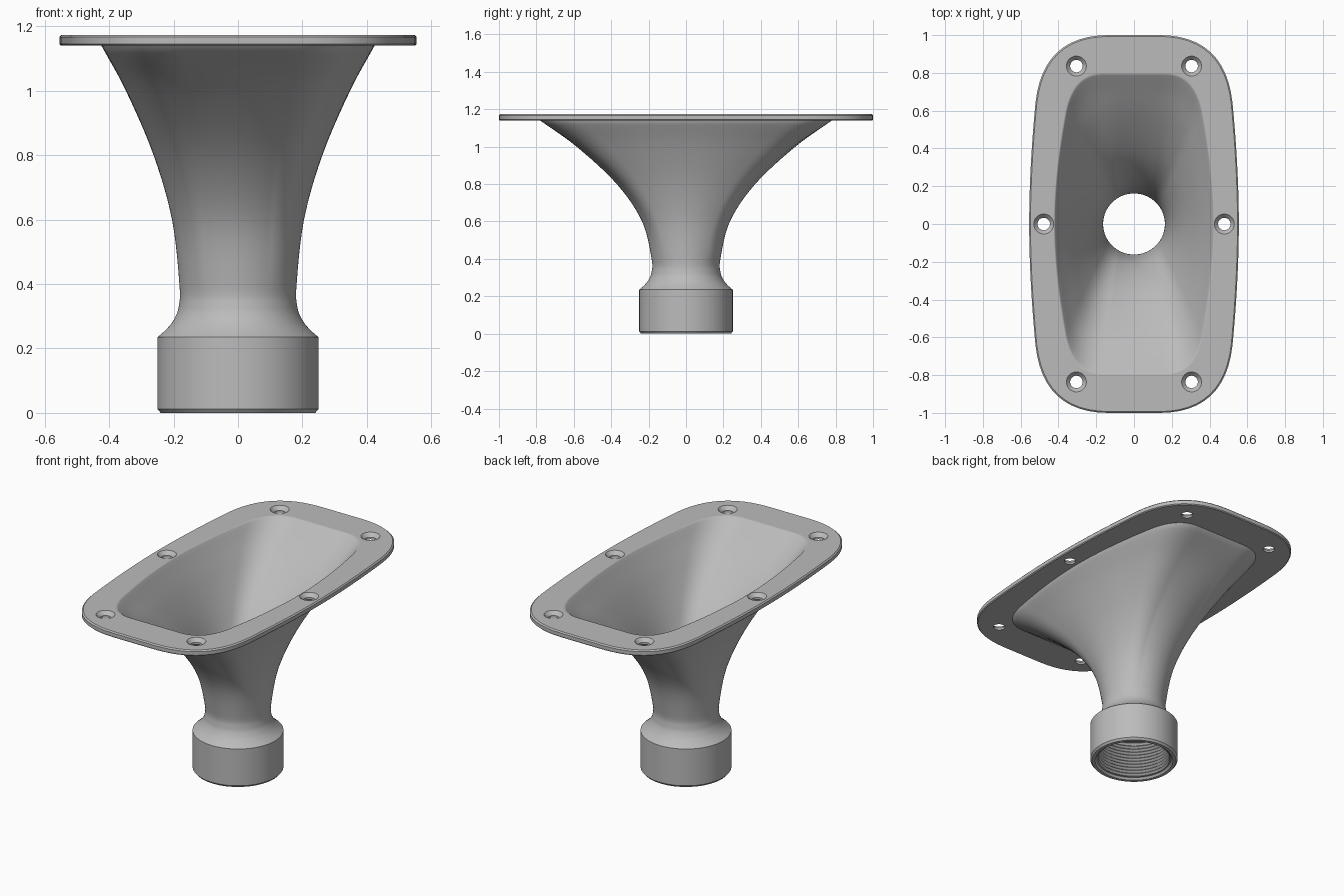
import bpy, bmesh, math
from mathutils import Vector

if "Cube" in bpy.data.objects:
    bpy.data.objects.remove(bpy.data.objects["Cube"], do_unlink=True)

grey = bpy.data.materials.new("satin grey")
grey.use_nodes = True
grey.diffuse_color = (0.5, 0.5, 0.5, 1)
grey.node_tree.nodes["Principled BSDF"].inputs["Base Color"].default_value = (0.5, 0.5, 0.5, 1)

STEPS = 12  # points along each side, corner and end of a quarter outline


def mirror_quarter(q):
    """Complete a quarter outline running from the x axis to the y axis."""
    half = q + [Vector((-p.x, p.y)) for p in reversed(q[:-1])]
    return half + [Vector((p.x, -p.y)) for p in reversed(half[1:-1])]


def bowed_outline(p1, corner, p2):
    """Unit rounded rectangle with gently bowed long sides."""
    spans = [((1, 0), (1, p1[1] * 0.45), p1), (p1, corner, p2),
             (p2, ((p2[0] * 0.5), 1), (0, 1))]
    q = []
    for a, b, c in spans:
        a, b, c = Vector(a), Vector(b), Vector(c)
        for i in range(STEPS):
            t = i / STEPS
            q.append(a * (1 - t) ** 2 + b * 2 * t * (1 - t) + c * t * t)
    return mirror_quarter(q + [Vector((0, 1))])


def circle_outline():
    """Unit circle whose points match the side, corner and end spans."""
    angles = [0, 36, 58, 90]
    q = []
    for a, b in zip(angles, angles[1:]):
        for i in range(STEPS):
            r = math.radians(a + (b - a) * i / STEPS)
            q.append(Vector((math.cos(r), math.sin(r))))
    return mirror_quarter(q + [Vector((0, 1))])


CIRCLE = circle_outline()
MOUTH = bowed_outline((0.87, 0.7), (0.79, 1), (0.4, 1))
RIM = bowed_outline((0.94, 0.64), (0.87, 1), (0.24, 1))


def ring(outline, z, rx, ry):
    return [(p.x * rx, p.y * ry, z) for p in outline]


def horn_ring(z, rx, ry):
    """Section that changes from round at the throat to the mouth shape."""
    t = min(1, max(0, (z - 0.36) / 0.74))
    return ring([c.lerp(m, t) for c, m in zip(CIRCLE, MOUTH)], z, rx, ry)


def smooth_path(keys, n=6):
    """Spline through the key points."""
    k = [Vector(p) for p in keys]
    k = [2 * k[0] - k[1]] + k + [2 * k[-1] - k[-2]]
    out = []
    for a, b, c, d in zip(k, k[1:], k[2:], k[3:]):
        for i in range(n):
            t = i / n
            out.append(0.5 * (2 * b + (c - a) * t + (2 * a - 5 * b + 4 * c - d) * t * t
                              + (3 * b - a - 3 * c + d) * t ** 3))
    return out + [k[-2]]


def loft(name, rings):
    """Closed solid skinned through a loop of rings."""
    bm = bmesh.new()
    loops = [[bm.verts.new(p) for p in r] for r in rings]
    for a, b in zip(loops, loops[1:] + loops[:1]):
        for i in range(len(a)):
            j = (i + 1) % len(a)
            bm.faces.new((a[i], a[j], b[j], b[i]))
    bmesh.ops.recalc_face_normals(bm, faces=bm.faces)
    mesh = bpy.data.meshes.new(name)
    bm.to_mesh(mesh)
    bm.free()
    mesh.materials.append(grey)
    obj = bpy.data.objects.new(name, mesh)
    bpy.context.collection.objects.link(obj)
    return obj


def select(obj):
    bpy.ops.object.select_all(action='DESELECT')
    obj.select_set(True)
    bpy.context.view_layer.objects.active = obj


# Threaded collar: chamfered foot, straight wall, ridged bore
collar = [(0.235, 0.25), (0.012, 0.25), (0, 0.24), (0, 0.222), (0.012, 0.212)]
pitch = 0.02
for i in range(11):
    z = 0.014 + i * pitch
    collar += [(z, 0.204), (z + pitch / 2, 0.216)]
collar.append((0.235, 0.206))
parts = [loft("threaded_collar", [ring(CIRCLE, z, r, r) for z, r in collar])]

# Horn: flared thin shell with a softened lip
outer = smooth_path([(0.235, 0.25, 0.25), (0.26, 0.222, 0.222), (0.29, 0.199, 0.199),
                     (0.33, 0.184, 0.184), (0.4, 0.182, 0.184), (0.6, 0.205, 0.235),
                     (0.8, 0.262, 0.37), (1.0, 0.348, 0.585), (1.14, 0.424, 0.78)])
lip = [(1.174, 0.426, 0.8), (1.174, 0.424, 0.797), (1.172, 0.42, 0.791)]
inner = smooth_path([(1.168, 0.417, 0.785), (1.0, 0.328, 0.555), (0.8, 0.242, 0.34),
                     (0.6, 0.186, 0.212), (0.4, 0.165, 0.165), (0.235, 0.165, 0.165)], 8)
parts.append(loft("horn", [horn_ring(*p) for p in outer + lip + inner]))

# Mounting flange around the mouth
flange = loft("mounting_flange", [
    ring(MOUTH, 1.14, 0.415, 0.768), ring(RIM, 1.14, 0.55, 0.995),
    ring(RIM, 1.145, 0.555, 1), ring(RIM, 1.167, 0.555, 1),
    ring(RIM, 1.174, 0.548, 0.993), ring(MOUTH, 1.174, 0.426, 0.8)])
parts.append(flange)

# Countersunk screw holes
holes = [(sx * 0.305, sy * 0.836) for sx in (-1, 1) for sy in (-1, 1)]
holes += [(-0.478, 0), (0.478, 0)]
bm = bmesh.new()
for x, y in holes:
    last = None
    for z, r in [(1.1, 0.033), (1.152, 0.033), (1.174, 0.053), (1.2, 0.053)]:
        loop = [bm.verts.new((x + r * math.cos(a), y + r * math.sin(a), z))
                for a in (math.tau * i / 32 for i in range(32))]
        if last:
            for i in range(32):
                j = (i + 1) % 32
                bm.faces.new((last[i], last[j], loop[j], loop[i]))
        else:
            bm.faces.new(loop[::-1])
        last = loop
    bm.faces.new(last)
mesh = bpy.data.meshes.new("hole_cutter")
bm.to_mesh(mesh)
bm.free()
mesh.materials.append(grey)
cutter = bpy.data.objects.new("hole_cutter", mesh)
bpy.context.collection.objects.link(cutter)
cutter.hide_render = True
cut = flange.modifiers.new("screw_holes", 'BOOLEAN')
cut.operation, cut.solver, cut.object = 'DIFFERENCE', 'EXACT', cutter
select(flange)
bpy.ops.object.modifier_apply(modifier=cut.name)
bpy.data.objects.remove(cutter, do_unlink=True)

# Smooth curves, crisp edges
for part in parts:
    select(part)
    bpy.ops.object.shade_smooth_by_angle(angle=math.radians(30))
